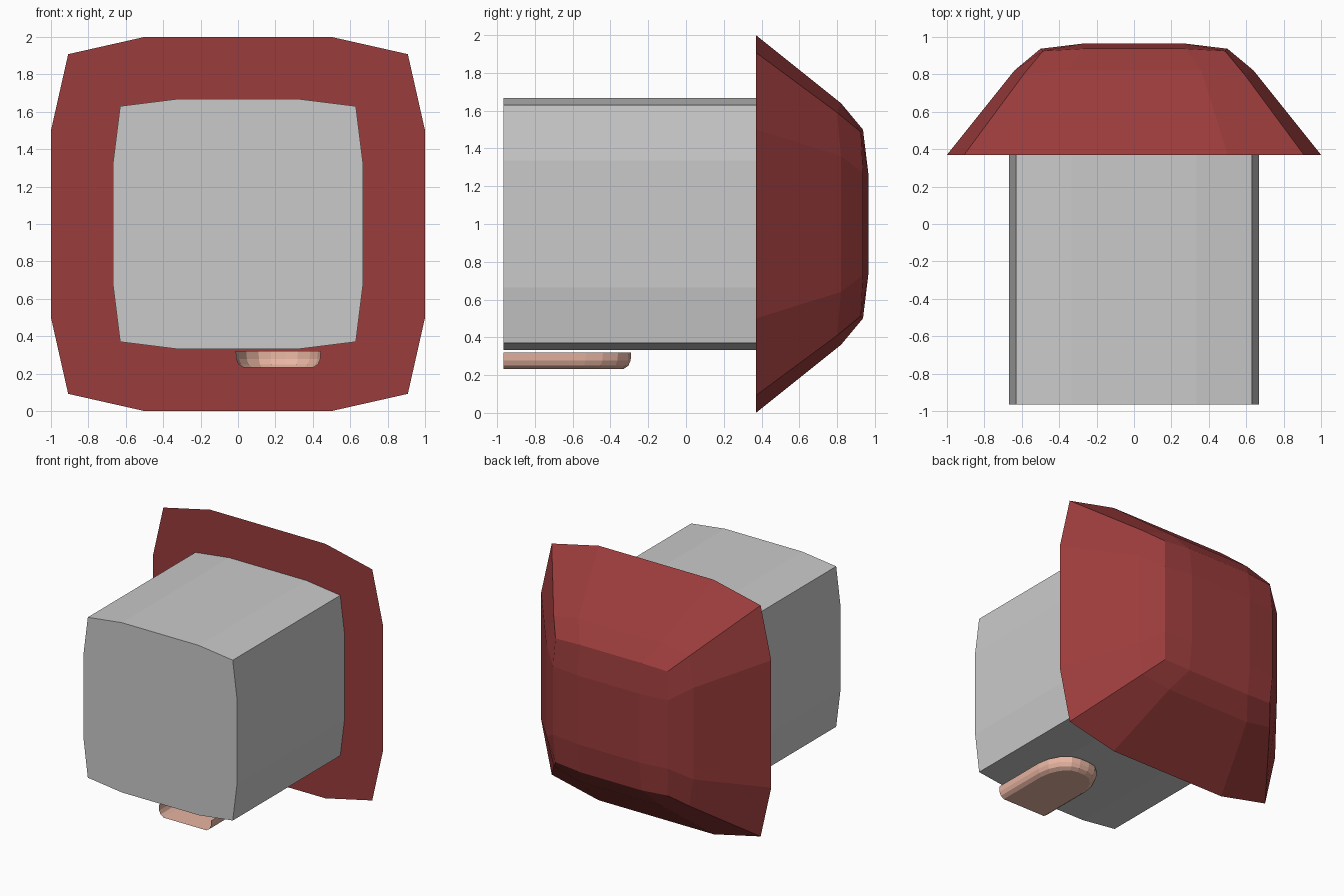
import bpy, math

if "Cube" in bpy.data.objects:
    bpy.data.objects.remove(bpy.data.objects["Cube"])


def material(name, rgb):
    m = bpy.data.materials.new(name)
    m.diffuse_color = (*rgb, 1)
    m.use_nodes = True
    m.node_tree.nodes["Principled BSDF"].inputs["Base Color"].default_value = m.diffuse_color
    return m


def build(name, verts, faces, mat):
    me = bpy.data.meshes.new(name)
    me.from_pydata(verts, [], faces)
    me.update()
    ob = bpy.data.objects.new(name, me)
    bpy.context.collection.objects.link(ob)
    me.materials.append(mat)
    return ob


def ring(mid, edge, corner, y_edge, y_corner):
    """Twelve-point bulging square: each side is a corner and two edge points."""
    side = [(corner, corner, y_corner), (edge, mid, y_edge), (edge, -mid, y_edge)]
    pts = []
    for k in range(4):
        c, s = round(math.cos(k * math.pi / 2)), round(math.sin(k * math.pi / 2))
        pts += [(a * c + b * s, y, 1 - a * s + b * c) for a, b, y in side]
    return pts


def bridge(a, b, n, closed=True):
    return [(a + i, a + (i + 1) % n, b + (i + 1) % n, b + i)
            for i in range(n if closed else n - 1)]


red = material("dark red", (0.33, 0.045, 0.045))
grey = material("grey", (0.59, 0.59, 0.59))
pink = material("skin pink", (0.80, 0.46, 0.36))

# Stem: bulging square prism
verts = ring(0.335, 0.667, 0.63, -0.965, -0.965) + ring(0.335, 0.667, 0.63, 0.37, 0.37)
faces = bridge(0, 12, 12) + [tuple(range(11, -1, -1)), tuple(range(12, 24))]
build("stem", verts, faces, grey)

# Cap: rings tapering to a softly domed back
verts = ring(0.5, 1.0, 0.908, 0.37, 0.37)
verts += ring(0.36, 0.64, 0.59, 0.82, 0.80)
verts += ring(0.27, 0.5, 0.487, 0.937, 0.925)
faces = bridge(0, 12, 12) + bridge(12, 24, 12) + [tuple(range(11, -1, -1))]
dome = len(verts)
for sx, sz in ((1, 1), (1, -1), (-1, -1), (-1, 1)):
    verts.append((0.27 * sx, 0.965, 1 + 0.27 * sz))
for k in range(4):
    c = 24 + 3 * k
    before = 24 + (3 * k - 1) % 12
    after = 24 + (3 * k + 3) % 12
    faces.append((c, c + 1, dome + k, before))
    faces.append((c + 1, c + 2, dome + (k + 1) % 4, dome + k))
faces.append(tuple(range(dome, dome + 4)))
build("cap", verts, faces, red)

# Foot: thin open tray with a rounded toe
half = [(0.228, -0.965), (0.228, -0.53), (0.212, -0.44), (0.17, -0.36),
        (0.105, -0.305), (0.04, -0.29)]
outline = half + [(-x, y) for x, y in reversed(half)]
n = len(outline)
verts, faces = [], []
for level, (z, inset) in enumerate(((0.32, 0.0), (0.278, 0.003), (0.25, 0.015), (0.232, 0.042))):
    for x, y in outline:
        t = 1 - inset / 0.228
        yy = y if y < -0.9 else y - inset * (y + 0.965) / 0.675
        verts.append((0.215 + x * t, yy, z))
    if level:
        faces += bridge((level - 1) * n, level * n, n, closed=False)
faces.append(tuple(range(3 * n, 4 * n)))
foot = build("foot", verts, faces, pink)

# Make the normals consistent
import bmesh
for ob in bpy.data.objects:
    bm = bmesh.new()
    bm.from_mesh(ob.data)
    bmesh.ops.recalc_face_normals(bm, faces=bm.faces)
    # The open tray should face outwards: its largest face points down
    big = max(bm.faces, key=lambda f: f.calc_area())
    if ob is foot and big.normal.z > 0:
        bmesh.ops.reverse_faces(bm, faces=bm.faces)
    bm.to_mesh(ob.data)
    bm.free()
